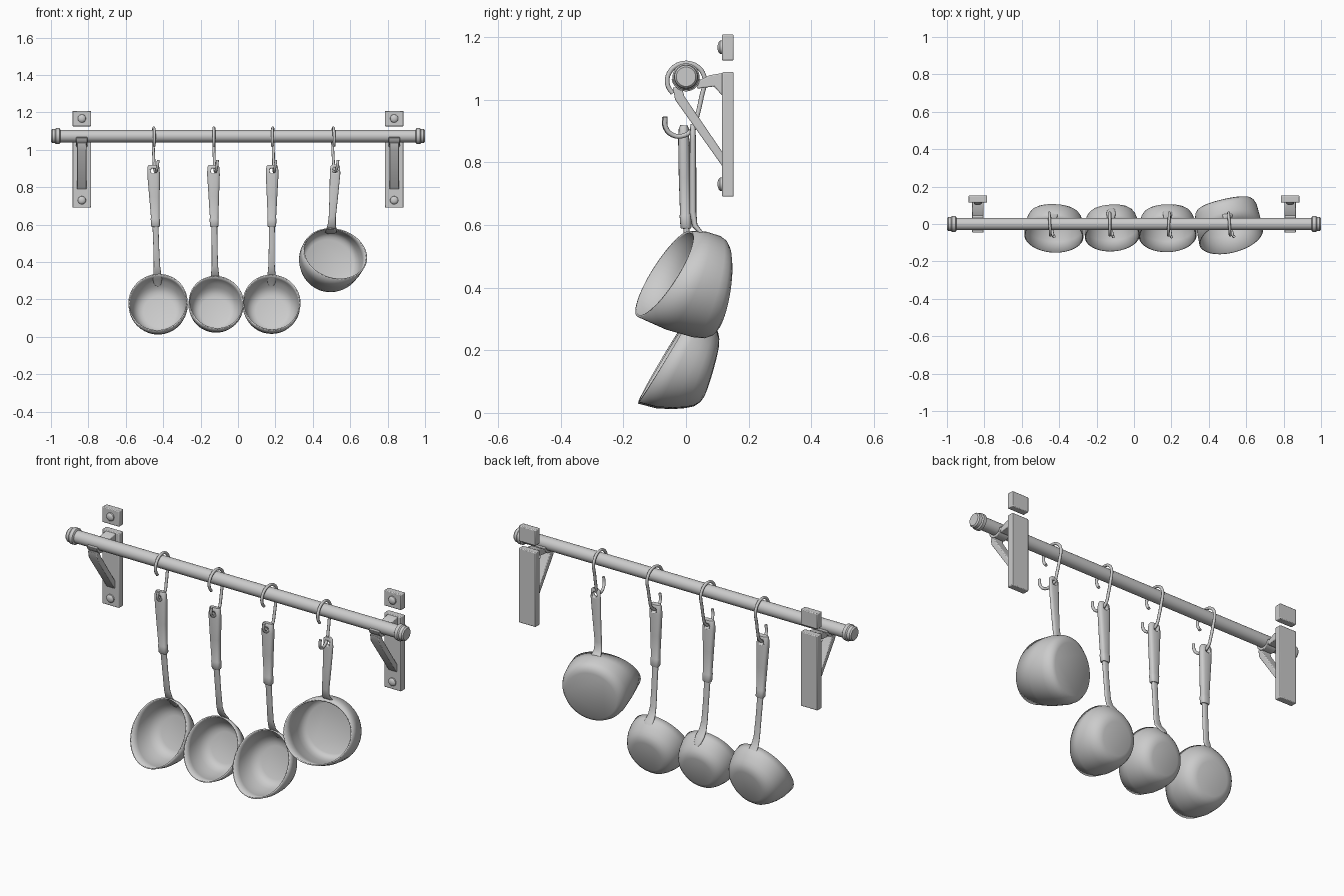
import bpy
import bmesh
from math import sin, cos, pi, radians, copysign
from mathutils import Vector, Matrix

cube = bpy.data.objects.get("Cube")
if cube:
    bpy.data.objects.remove(cube, do_unlink=True)

steel = bpy.data.materials.new("plain grey")
steel.use_nodes = True
steel.diffuse_color = (0.6, 0.6, 0.6, 1)
steel.node_tree.nodes["Principled BSDF"].inputs["Base Color"].default_value = (0.6, 0.6, 0.6, 1)


def activate(ob):
    bpy.ops.object.select_all(action='DESELECT')
    ob.select_set(True)
    bpy.context.view_layer.objects.active = ob


def finish(name, bm, angle=35):
    me = bpy.data.meshes.new(name)
    bm.to_mesh(me)
    bm.free()
    me.materials.append(steel)
    ob = bpy.data.objects.new(name, me)
    bpy.context.collection.objects.link(ob)
    activate(ob)
    bpy.ops.object.shade_smooth_by_angle(angle=radians(angle))
    return ob


def loft(name, rings, cap_start=True, cap_end=True, angle=35, solid=True):
    """Skin a list of equal rings of points."""
    bm = bmesh.new()
    vs = [[bm.verts.new(p) for p in ring] for ring in rings]
    n = len(vs[0])
    for a, b in zip(vs, vs[1:]):
        for i in range(n):
            j = (i + 1) % n
            bm.faces.new((a[i], a[j], b[j], b[i]))
    if cap_start:
        bm.faces.new(vs[0][::-1])
    if cap_end:
        bm.faces.new(vs[-1])
    if solid:
        bmesh.ops.recalc_face_normals(bm, faces=bm.faces)
    return finish(name, bm, angle)


def lathe(name, profile, axis, origin, n=32):
    """Turn (distance, radius) pairs about an axis through origin."""
    turn = Vector((0, 0, 1)).rotation_difference(Vector(axis)).to_matrix()
    rings = [[turn @ Vector((r * cos(2 * pi * i / n), r * sin(2 * pi * i / n), d)) + Vector(origin)
              for i in range(n)] for d, r in profile]
    return loft(name, rings)


def prism(name, outline, x, width, bevel=0.004):
    """Extrude a (y, z) outline along x."""
    rings = [[Vector((x + s * width / 2, y, z)) for y, z in outline] for s in (-1, 1)]
    ob = loft(name, rings)
    mod = ob.modifiers.new("soft edges", 'BEVEL')
    mod.width, mod.segments = bevel, 2
    return ob


def box(name, x, width, y0, y1, z0, z1):
    return prism(name, [(y0, z0), (y1, z0), (y1, z1), (y0, z1)], x, width)


def bar(name, path, square=0.7, n=20):
    """Rounded strip through (x, y, z, width, thickness) stations."""
    rings = []
    for i, (x, y, z, w, t) in enumerate(path):
        a, b = path[max(i - 1, 0)], path[min(i + 1, len(path) - 1)]
        tangent = Vector((0, b[1] - a[1], b[2] - a[2])).normalized()
        side = Vector((1, 0, 0))
        depth = tangent.cross(side)
        ring = []
        for k in range(n):
            c, s = cos(2 * pi * k / n), sin(2 * pi * k / n)
            c, s = copysign(abs(c) ** square, c), copysign(abs(s) ** square, s)
            ring.append(Vector((x, y, z)) + side * c * w / 2 + depth * s * t / 2)
        rings.append(ring)
    return loft(name, rings, angle=50)


def drill(ob, x, y, z, r):
    """Hanging hole through a handle."""
    cutter = lathe("hole_cutter", [(-0.06, r), (0.06, r)], (0, 1, 0), (x, y, z), 16)
    cutter.hide_render = True
    activate(ob)
    mod = ob.modifiers.new("hole", 'BOOLEAN')
    mod.operation, mod.object = 'DIFFERENCE', cutter
    bpy.ops.object.modifier_apply(modifier=mod.name)
    bpy.data.objects.remove(cutter, do_unlink=True)


def vessel(name, x, rim, base, tilts, stations, yaw, roll=0, n=48):
    """Open bowl: centre and tilt slide from rim to base; stations are (t, x radius, height radius)."""
    spin = Matrix.Rotation(radians(yaw), 3, 'Z')
    rings = []
    for t, rx, ru in stations:
        cy, cz = (p + (q - p) * t for p, q in zip(rim, base))
        a = radians(tilts[0] + (tilts[1] - tilts[0]) * t)
        lean = Matrix.Rotation(radians(roll), 3, 'Y') @ Matrix.Rotation(-a, 3, 'X')
        rings.append([spin @ (Vector((0, cy, cz)) + lean @ Vector(
            (rx * cos(2 * pi * i / n), 0, ru * sin(2 * pi * i / n)))) + Vector((x, 0, 0))
            for i in range(n)])
    ob = loft(name, rings, cap_start=False, angle=60, solid=False)
    mod = ob.modifiers.new("wall", 'SOLIDIFY')
    mod.thickness, mod.offset = 0.007, 0
    return ob


def hook(name, x, yaw):
    """S-hook: big loop over the rail, small curl through the handle."""
    pts = [(0, 0.06 * cos(a), 1.06 + 0.057 * sin(a))
           for a in (radians(d) for d in range(225, -1, -25))]
    pts += [(0, 0.05, 1.01), (0.002, 0.036, 0.95), (0.004, 0.02, 0.905), (0.007, -0.012, 0.884),
            (0.011, -0.045, 0.888), (0.016, -0.066, 0.912), (0.02, -0.068, 0.945)]
    cu = bpy.data.curves.new(name, 'CURVE')
    cu.dimensions = '3D'
    cu.bevel_depth, cu.bevel_resolution, cu.use_fill_caps = 0.0075, 3, True
    sp = cu.splines.new('BEZIER')
    sp.resolution_u = 5
    sp.bezier_points.add(len(pts) - 1)
    for bp, p in zip(sp.bezier_points, pts):
        bp.co = p
        bp.handle_left_type = bp.handle_right_type = 'AUTO'
    cu.materials.append(steel)
    ob = bpy.data.objects.new(name, cu)
    bpy.context.collection.objects.link(ob)
    ob.location.x = x
    ob.rotation_euler.z = radians(yaw)
    activate(ob)
    bpy.ops.object.convert(target='MESH')
    bpy.ops.object.shade_smooth_by_angle(angle=radians(50))


# Rail with turned end caps
RAIL_Z = 1.073
lathe("rail", [(-0.97, 0.033), (0.97, 0.033)], (1, 0, 0), (0, 0, RAIL_Z))
for side, s in (("left", 1), ("right", -1)):
    lathe("rail_cap_" + side, [(0.95, 0.036), (0.954, 0.042), (0.972, 0.043), (0.978, 0.038),
                               (0.993, 0.037), (1.0, 0.031)], (s, 0, 0), (0, 0, RAIL_Z))

    # Wall bracket: plates, saddle, arm, diagonal brace, screws
    x = 0.835 * s
    box("bracket_plate_" + side, x, 0.1, 0.115, 0.152, 0.69, 1.088)
    box("bracket_top_block_" + side, x, 0.1, 0.115, 0.152, 1.125, 1.208)
    arc = [radians(d) for d in range(190, 351, 20)]
    saddle = [(r * cos(a), RAIL_Z + r * sin(a)) for r, seq in ((0.033, arc), (0.047, arc[::-1])) for a in seq]
    prism("bracket_saddle_" + side, saddle, x, 0.06, 0.002)
    prism("bracket_arm_" + side, [(0.035, 1.035), (0.09, 1.042), (0.118, 1.01), (0.118, 1.085),
                                  (0.075, 1.078), (0.04, 1.06)], x, 0.06)
    prism("bracket_brace_" + side, [(-0.042, 1.04), (-0.035, 1.0), (0.118, 0.785), (0.118, 0.83),
                                    (-0.005, 1.01), (-0.012, 1.035)], x, 0.052)
    for place, z in (("top", 1.167), ("bottom", 0.73)):
        lathe(f"screw_{place}_{side}", [(0, 0.022), (0.007, 0.021), (0.012, 0.016), (0.015, 0.007)],
              (0, -1, 0), (x, 0.116, z), 20)

# Three ladles: handle top x, bowl x, bowl radius, yaw
ladles = [(-0.453, -0.425, 0.155, -3), (-0.132, -0.12, 0.144, 4), (0.183, 0.178, 0.151, 2)]
for i, (hx, bx, r, yaw) in enumerate(ladles, 1):
    def at(z):
        return hx + (bx - hx) * 0.75 * (0.92 - z) / 0.58

    grip = bar(f"ladle_grip_{i}", [(at(z), y, z, w, t) for y, z, w, t in (
        (-0.006, 0.918, 0.052, 0.024), (-0.007, 0.908, 0.063, 0.032), (-0.007, 0.87, 0.068, 0.036),
        (-0.005, 0.75, 0.056, 0.036), (-0.002, 0.635, 0.045, 0.034), (-0.002, 0.63, 0.049, 0.037),
        (0, 0.592, 0.046, 0.035), (0, 0.588, 0.04, 0.03))])
    drill(grip, hx, 0, 0.887, 0.014)
    bar(f"ladle_neck_{i}", [(at(z), y, z, w, t) for y, z, w, t in (
        (0, 0.6, 0.032, 0.02), (0.01, 0.48, 0.031, 0.017), (0.02, 0.38, 0.034, 0.015),
        (0.034, 0.338, 0.042, 0.013), (0.056, 0.312, 0.05, 0.012), (0.076, 0.285, 0.04, 0.01),
        (0.083, 0.272, 0.02, 0.008))])
    vessel(f"ladle_bowl_{i}", bx, (-0.062, 0.183), (0.078, 0.135), (31, 16),
           [(t, r * k, r * k * u) for t, k, u in (
               (0, 1, 1.13), (0.3, 0.995, 1.09), (0.55, 0.95, 1.04), (0.75, 0.88, 1),
               (0.88, 0.79, 1), (0.96, 0.68, 1), (1, 0.55, 1))], yaw)
    hook(f"ladle_hook_{i}", hx + 0.003, 6 - 3 * i)

# Saucepan
pan_handle = bar("pan_handle", [
    (0.521, 0.022, 0.922, 0.03, 0.014), (0.52, 0.022, 0.912, 0.052, 0.018),
    (0.519, 0.022, 0.87, 0.056, 0.02), (0.512, 0.022, 0.75, 0.046, 0.022),
    (0.504, 0.022, 0.64, 0.038, 0.022), (0.501, 0.028, 0.598, 0.044, 0.018),
    (0.499, 0.05, 0.572, 0.056, 0.014), (0.497, 0.085, 0.56, 0.062, 0.012),
    (0.496, 0.102, 0.552, 0.034, 0.008)])
drill(pan_handle, 0.52, 0.022, 0.89, 0.014)
vessel("pan_body", 0.505, (-0.07, 0.443), (0.112, 0.39), (32, 9),
       [(0, 0.172, 0.158), (0.4, 0.17, 0.166), (0.75, 0.166, 0.164), (0.88, 0.158, 0.158),
        (0.96, 0.146, 0.146), (1, 0.13, 0.13)], 12, 6)
hook("pan_hook", 0.51, 4)
